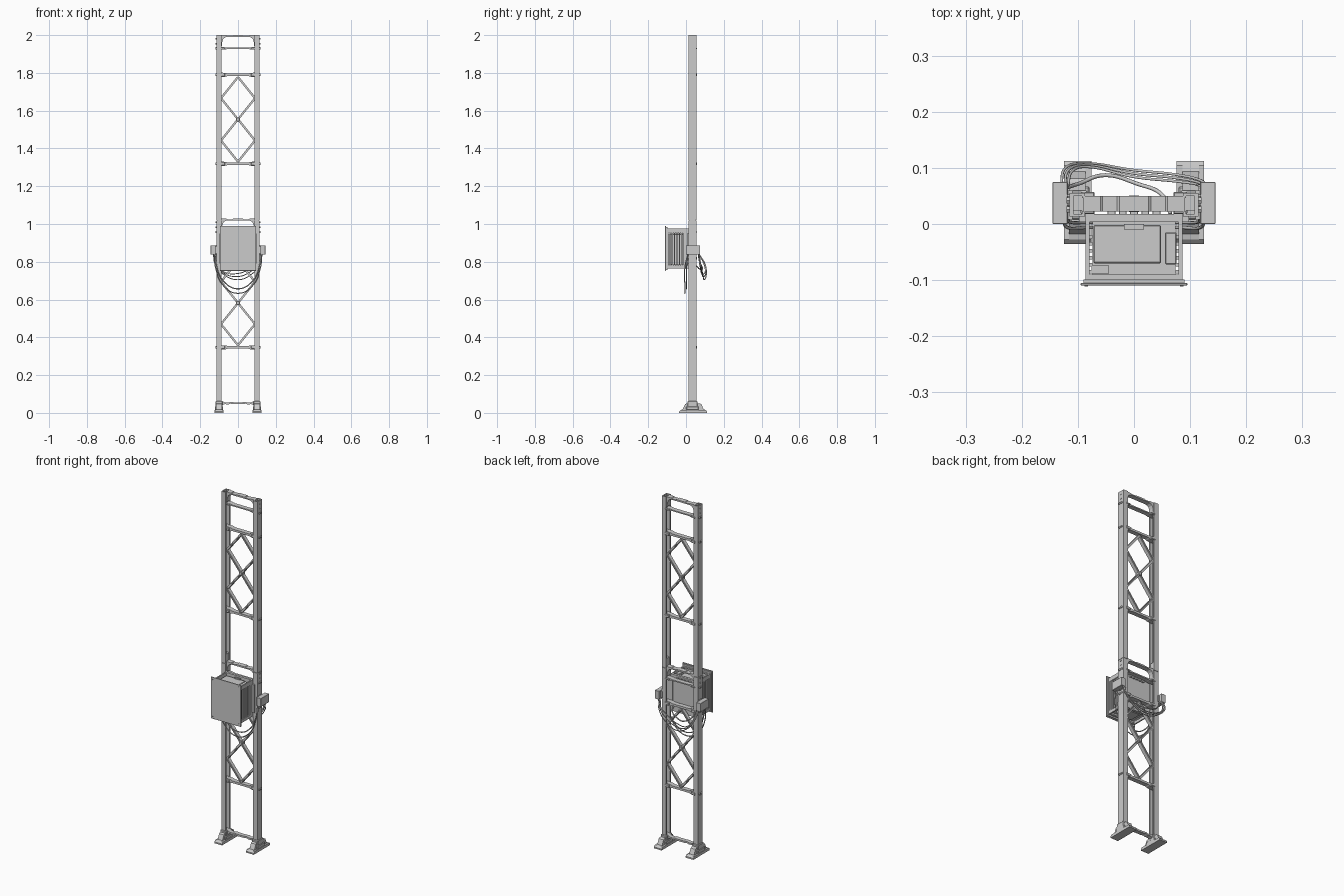
import bpy, bmesh, math
from mathutils import Vector

def make(name, bm):
    bmesh.ops.recalc_face_normals(bm, faces=bm.faces)
    me = bpy.data.meshes.new(name)
    bm.to_mesh(me)
    bm.free()
    ob = bpy.data.objects.new(name, me)
    bpy.context.collection.objects.link(ob)
    return ob

def box(name, x0, x1, y0, y1, z0, z1, bevel=0):
    bm = bmesh.new()
    bmesh.ops.create_cube(bm, size=1)
    for v in bm.verts:
        v.co = ((x0+x1)/2 + v.co.x*(x1-x0), (y0+y1)/2 + v.co.y*(y1-y0), (z0+z1)/2 + v.co.z*(z1-z0))
    ob = make(name, bm)
    if bevel:
        m = ob.modifiers.new("bevel", 'BEVEL')
        m.width, m.segments = bevel, 1
    return ob

def prism(name, pts, axis, a, b):
    """Extrude a 2D outline along x, y or z from a to b."""
    place = {'x': lambda p, t: (t, p[0], p[1]), 'y': lambda p, t: (p[0], t, p[1]),
             'z': lambda p, t: (p[0], p[1], t)}[axis]
    bm = bmesh.new()
    f = bm.faces.new([bm.verts.new(place(p, a)) for p in pts])
    new = bmesh.ops.extrude_face_region(bm, geom=[f])['geom']
    d = Vector(place((0, 0), b)) - Vector(place((0, 0), a))
    bmesh.ops.translate(bm, verts=[g for g in new if isinstance(g, bmesh.types.BMVert)], vec=d)
    return make(name, bm)

def mirrored(half):
    """Close an outline by mirroring it over x = 0."""
    return half + [(-x, z) for x, z in reversed(half)]

def bolt(name, s, y, z, r=0.006, x0=0.112, x1=0.120):
    bm = bmesh.new()
    bmesh.ops.create_cone(bm, cap_ends=True, segments=6, radius1=r, radius2=r, depth=x1-x0)
    for v in bm.verts:
        v.co = (s*((x0+x1)/2 + v.co.z), y + v.co.x, z + v.co.y)
    make(name, bm)

def cable(name, pts, r=0.003):
    cu = bpy.data.curves.new(name, 'CURVE')
    cu.dimensions = '3D'
    cu.bevel_depth, cu.bevel_resolution, cu.resolution_u = r, 2, 8
    cu.use_fill_caps = True
    sp = cu.splines.new('BEZIER')
    sp.bezier_points.add(len(pts)-1)
    for bp, p in zip(sp.bezier_points, pts):
        bp.co = p
        bp.handle_left_type = bp.handle_right_type = 'AUTO'
    bpy.context.collection.objects.link(bpy.data.objects.new(name, cu))

Y0, Y1 = 0.013, 0.055

# Posts: channel sections open to the inside, in two stacked lengths
for s in (-1, 1):
    c = [(0.115, Y0), (0.115, Y1), (0.087, Y1), (0.087, Y1-0.009), (0.093, Y1-0.009), (0.093, Y1-0.005),
         (0.108, Y1-0.005), (0.108, Y0+0.005), (0.093, Y0+0.005), (0.093, Y0+0.009), (0.087, Y0+0.009), (0.087, Y0)]
    c = [(s*x, y) for x, y in c]
    prism("lower_post", c, 'z', 0.03, 1.018)
    prism("upper_post", c, 'z', 1.020, 2.0)
    box("post_sleeve", *sorted((s*0.090, s*0.112)), Y0+0.004, Y1-0.004, 0.97, 1.07)

# Feet: stepped base with tapering block, socket and side ribs
YC = 0.038
for s in (-1, 1):
    xs = lambda a, b: sorted((s*a, s*b))
    half = [(0.074, 0), (0.074, 0.008), (0.066, 0.016), (0.056, 0.018), (0.043, 0.046), (0.036, 0.05)]
    prism("foot_rib_block", [(YC+y, z) for y, z in mirrored(half)], 'x', s*0.086, s*0.116)
    half = half[:3]
    prism("foot_base", [(YC+y, z) for y, z in mirrored(half)], 'x', s*0.076, s*0.125)
    box("foot_socket", *xs(0.082, 0.120), Y0-0.005, Y1+0.005, 0.01, 0.062, 0.003)
    box("foot_collar", *xs(0.079, 0.123), Y0-0.012, Y1+0.012, 0.014, 0.034, 0.003)

# Each ladder section: cross bars with flared ends, diamond bracing, arched top
bar = [(0.112, 0.011), (0.085, 0.011), (0.062, 0.010), (0.054, 0.006), (0, 0.006)]
bar_under = [(0, -0.006), (0.054, -0.006), (0.062, -0.010), (0.085, -0.012), (0.112, -0.012)]
def crossbar(name, z, k=1.0):
    pts = bar[:-1] + [(x, zz) for x, zz in bar_under[1:]][::1]
    top = bar[:-1]
    low = bar_under[1:]
    left_top = [(-x, h) for x, h in reversed(top)]
    left_low = [(-x, h) for x, h in reversed(low)]
    outline = top + left_top + [(-x, h) for x, h in low][::-1] + low
    prism(name, [(x, z + k*h) for x, h in outline], 'y', 0.024, 0.050)
    for s in (-1, 1):
        box(name + "_bracket", *sorted((s*0.070, s*0.095)), 0.018, 0.057, z-0.008*k, z+0.008*k, 0.002)
        bolt(name + "_bolt", s, 0.026, z)
        bolt(name + "_bolt", s, 0.042, z)

def strut(name, p, q, w, y0, y1):
    d = (Vector(q) - Vector(p)).normalized()
    n = Vector((-d.y, d.x)) * w/2
    prism(name, [Vector(p)+n, Vector(q)+n, Vector(q)-n, Vector(p)-n], 'y', y0, y1)

for base in (0, 0.972):
    for z in (0.347, 0.818):
        crossbar("cross_bar", base+z)
    crossbar("upper_cross_bar", base+0.958, 0.55)
    # Diamond bracing
    zc, h = base+0.582, 0.112
    for sx in (-1, 1):
        for sz in (-1, 1):
            strut("brace", (0, zc), (sx*0.09, zc+sz*h), 0.011, 0.026, 0.046)
            strut("brace", (sx*0.09, zc+sz*h), (0, zc+sz*2*h), 0.011, 0.026, 0.046)
            strut("brace_flange", (0, zc), (sx*0.09, zc+sz*h), 0.004, 0.022, 0.050)
            strut("brace_flange", (sx*0.09, zc+sz*h), (0, zc+sz*2*h), 0.004, 0.022, 0.050)
    box("brace_hub", -0.011, 0.011, 0.021, 0.051, zc-0.011, zc+0.011, 0.003)
    # Arched top bar with rounded inner corners and scalloped top
    top = base + 1.028
    half = [(0.09, top-0.058), (0.086, top-0.058), (0.083, top-0.034), (0.077, top-0.019), (0.066, top-0.011), (0.05, top-0.009)]
    outer = [(-0.09, top), (-0.06, top), (-0.056, top-0.003), (-0.03, top-0.003), (-0.026, top),
             (0.026, top), (0.03, top-0.003), (0.056, top-0.003), (0.06, top), (0.09, top)]
    prism("top_arch", mirrored(half) + outer, 'y', 0.022, 0.050)
    for s in (-1, 1):
        for z in (top-0.02, top-0.045):
            bolt("joint_bolt", s, 0.034, z, 0.004, 0.112, 0.118)

# Scalloped tie bar between the feet
half = [(0.1, 0.062), (0.082, 0.062), (0.07, 0.055), (0.05, 0.054), (0.04, 0.058), (0.02, 0.056)]
low = [(0.02, 0.046), (0.04, 0.049), (0.05, 0.045), (0.07, 0.046), (0.082, 0.042), (0.1, 0.042)]
prism("foot_tie_bar", mirrored(half) + [(-x, z) for x, z in reversed(low)] + low, 'y', 0.024, 0.048)

# Control cabinet: front plate, open-topped shell, louvred sides
box("cabinet_front_plate", -0.095, 0.095, -0.110, -0.105, 0.752, 0.990, 0.001)
box("cabinet_front_step", -0.090, 0.090, -0.105, -0.099, 0.757, 0.984)
box("cabinet_back", -0.085, 0.085, 0.008, 0.018, 0.765, 0.972)
box("cabinet_core", -0.074, 0.074, -0.100, 0.010, 0.785, 0.945)
for s in (-1, 1):
    xs = sorted((s*0.079, s*0.086))
    box("cabinet_side_front", *xs, -0.101, -0.092, 0.765, 0.975)
    box("cabinet_side_rear", *xs, -0.015, 0.018, 0.765, 0.975)
    box("cabinet_side_top", *xs, -0.092, -0.015, 0.952, 0.975)
    box("cabinet_side_bottom", *xs, -0.092, -0.015, 0.765, 0.782)
    for i in range(6):
        y = -0.088 + i*0.0125
        box("cabinet_louvre", *sorted((s*0.074, s*0.084)), y, y+0.006, 0.780, 0.954)
    box("cabinet_mount", *sorted((s*0.070, s*0.098)), 0.004, 0.020, 0.79, 0.95)
    # Corner screws of the front plate
    for z in (0.765, 0.977):
        box("plate_screw", s*0.085-0.003, s*0.085+0.003, -0.1115, -0.109, z-0.003, z+0.003)
for z0, z1 in ((0.765, 0.772), (0.968, 0.975)):
    box("cabinet_rim_front", -0.08, 0.08, -0.100, -0.090, z0, z1)
    box("cabinet_rim_back", -0.08, 0.08, 0.004, 0.018, z0, z1)

# Equipment seen through the cabinet top and bottom
box("top_module", -0.072, 0.048, -0.070, -0.002, 0.944, 0.962, 0.002)
box("top_side_module", 0.055, 0.076, -0.072, -0.015, 0.944, 0.967, 0.002)
box("top_corner_module", -0.076, -0.045, -0.088, -0.074, 0.944, 0.956)
box("top_handle", -0.018, 0.018, -0.010, 0.000, 0.960, 0.968)
box("bottom_module", -0.050, 0.050, -0.080, -0.010, 0.772, 0.788, 0.002)
for i in range(5):
    x = -0.04 + i*0.02
    box("rear_connector", x-0.007, x+0.007, 0.014, 0.026, 0.945, 0.966, 0.001)

# Side terminal boxes clamped to the posts
for s in (-1, 1):
    box("terminal_box", *sorted((s*0.118, s*0.145)), 0.000, 0.075, 0.838, 0.886, 0.001)
    box("terminal_clamp", *sorted((s*0.110, s*0.120)), 0.008, 0.060, 0.845, 0.880)
    for i in range(4):
        y = 0.025 + i*0.008
        box("terminal_fin", *sorted((s*0.108, s*0.119)), y, y+0.004, 0.835, 0.889)

# Cables hanging in front of the posts
for a, bottom, y in ((0.125, 0.633, -0.006), (0.118, 0.657, 0.003)):
    cable("front_cable", [(-a, 0.010, 0.842), (-a+0.006, y, 0.770), (-0.075, y, bottom+0.038), (0, y, bottom),
                          (0.075, y, bottom+0.038), (a-0.006, y, 0.770), (a, 0.010, 0.842)])
# Cables looping behind the posts
for k, (bottom, y) in enumerate(((0.705, 0.096), (0.722, 0.090), (0.738, 0.084))):
    e = k*0.006
    cable("rear_cable", [(-0.130+e, 0.068, 0.842), (-0.122+e, 0.100-e/2, 0.790), (-0.085, 0.108-e/2, 0.740+e),
                         (0, y, bottom), (0.075, y-0.008, bottom+0.032), (0.118-e, 0.078-e/2, 0.790), (0.128-e, 0.068, 0.842)], 0.0025)
cable("cabinet_cable", [(-0.120, 0.065, 0.842), (-0.098, 0.072, 0.800), (-0.050, 0.087, 0.765), (0.005, 0.072, 0.762),
                        (0.050, 0.052, 0.780), (0.065, 0.018, 0.800)], 0.0035)
